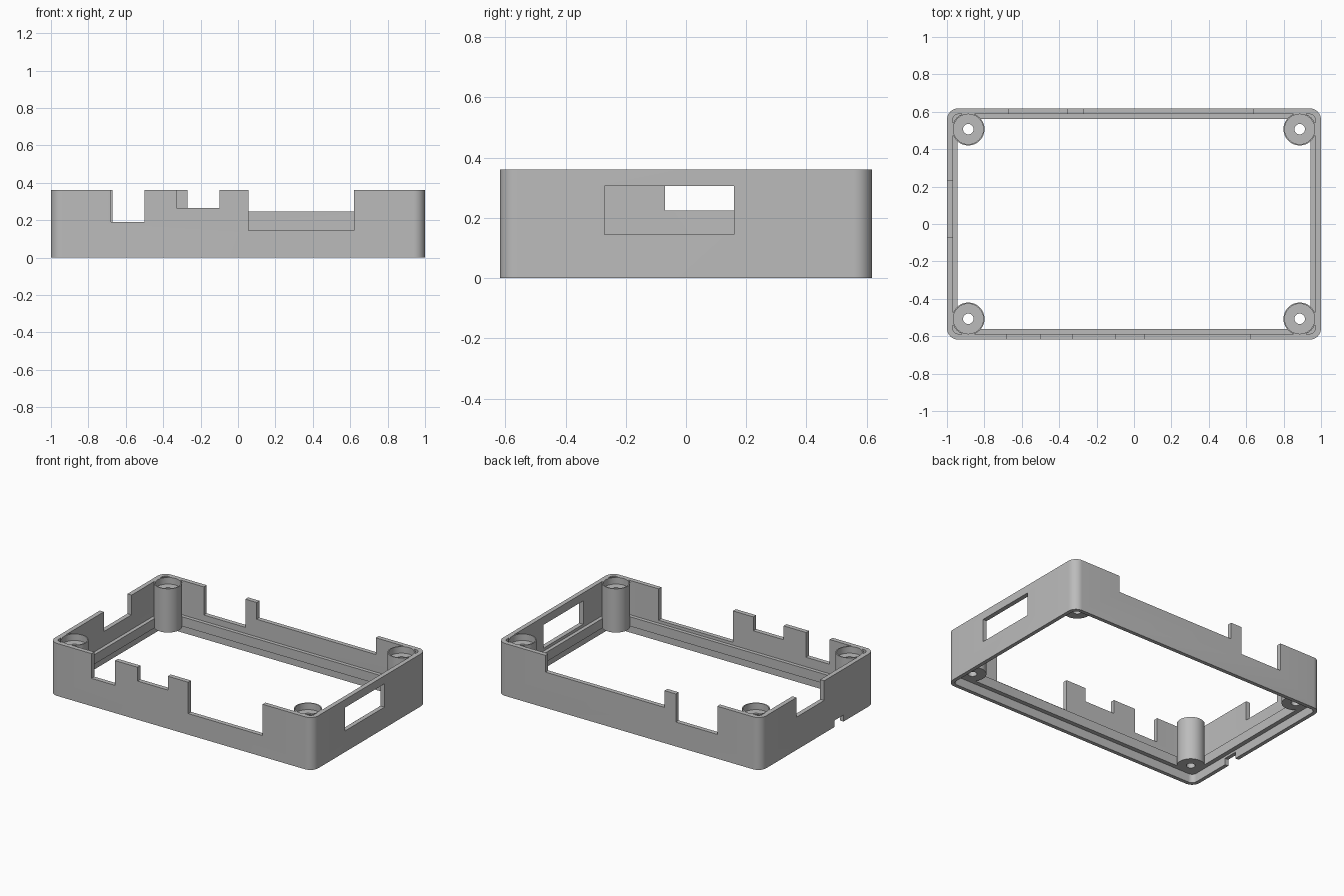
import bpy, bmesh
from math import sin, cos, pi, radians

HALF_X, HALF_Y, HEIGHT = 1.0, 0.618, 0.36
CORNER = 0.06

if "Cube" in bpy.data.objects:
    bpy.data.objects.remove(bpy.data.objects["Cube"], do_unlink=True)

grey = bpy.data.materials.new("plain grey")
grey.use_nodes = True
colour = (0.5, 0.5, 0.5, 1)
grey.diffuse_color = colour
grey.node_tree.nodes["Principled BSDF"].inputs["Base Color"].default_value = colour


def make_object(name, bm):
    bmesh.ops.recalc_face_normals(bm, faces=bm.faces)
    mesh = bpy.data.meshes.new(name)
    bm.to_mesh(mesh)
    bm.free()
    obj = bpy.data.objects.new(name, mesh)
    bpy.context.collection.objects.link(obj)
    mesh.materials.append(grey)
    return obj


def activate(obj):
    bpy.ops.object.select_all(action="DESELECT")
    obj.select_set(True)
    bpy.context.view_layer.objects.active = obj


def smooth(obj):
    activate(obj)
    bpy.ops.object.shade_smooth_by_angle(angle=radians(30))


def skin_loops(name, loops):
    """Join closed loops of points into one closed ring-shaped solid."""
    bm = bmesh.new()
    rings = [[bm.verts.new(p) for p in loop] for loop in loops]
    for a, b in zip(rings, rings[1:] + rings[:1]):
        for i in range(len(a)):
            j = (i + 1) % len(a)
            bm.faces.new((a[i], a[j], b[j], b[i]))
    return make_object(name, bm)


def rounded_rectangle(inset, z, steps=10):
    r = max(CORNER - inset, 0.004)
    cx, cy = HALF_X - inset - r, HALF_Y - inset - r
    points = []
    for k, (sx, sy) in enumerate([(1, 1), (-1, 1), (-1, -1), (1, -1)]):
        for i in range(steps + 1):
            a = (k + i / steps) * pi / 2
            points.append((sx * cx + r * cos(a), sy * cy + r * sin(a), z))
    return points


def circle(cx, cy, r, z, sides=48):
    return [(cx + r * cos(2 * pi * i / sides), cy + r * sin(2 * pi * i / sides), z)
            for i in range(sides)]


# Wall section: inset from the outside, height; thin lip, inner ledge, thin wall
section = [(0, 0), (0, HEIGHT), (0.031, HEIGHT), (0.031, 0.125),
           (0.056, 0.125), (0.056, 0.06), (0.026, 0.06), (0.026, 0)]
frame = skin_loops("case_frame", [rounded_rectangle(d, z) for d, z in section])

# Openings: side, start and end along the wall, bottom, top
TOP = HEIGHT + 0.1
openings = [
    ("front", -0.68, -0.5, 0.19, TOP),
    ("front", -0.33, -0.1, 0.265, TOP),
    ("front", 0.055, 0.62, 0.145, TOP),
    ("back", -0.67, -0.355, 0.167, TOP),
    ("back", -0.27, 0.635, 0.245, TOP),
    ("minus_x", -0.07, 0.23, 0.225, TOP),
    ("minus_x", -0.28, -0.18, -0.1, 0.045),
    ("plus_x", -0.27, 0.16, 0.145, 0.305),
]
bm = bmesh.new()
for side, a, b, low, high in openings:
    mid, length = (a + b) / 2, b - a
    along_x = side in ("front", "back")
    sign = -1 if side in ("front", "minus_x") else 1
    centre = (mid, sign * HALF_Y) if along_x else (sign * HALF_X, mid)
    size = (length, 0.2) if along_x else (0.2, length)
    verts = bmesh.ops.create_cube(bm, size=1)["verts"]
    bmesh.ops.scale(bm, vec=(*size, high - low), verts=verts)
    bmesh.ops.translate(bm, vec=(*centre, (low + high) / 2), verts=verts)
cutter = make_object("opening_cutter", bm)
cutter.hide_render = True

cut = frame.modifiers.new("openings", "BOOLEAN")
cut.operation = "DIFFERENCE"
cut.solver = "EXACT"
cut.object = cutter
activate(frame)
bpy.ops.object.modifier_apply(modifier=cut.name)
bpy.data.objects.remove(cutter, do_unlink=True)
smooth(frame)

# Corner screw posts with a shallow counterbore and a through hole
post_profile = [(0.028, 0.06), (0.087, 0.06), (0.087, HEIGHT),
                (0.08, HEIGHT), (0.08, 0.315), (0.028, 0.315)]
for x_name, sx in (("left", 1), ("right", -1)):
    for y_name, sy in (("front", -1), ("back", 1)):
        post = skin_loops(f"screw_post_{y_name}_{x_name}",
                          [circle(sx * 0.886, sy * 0.507, r, z) for r, z in post_profile])
        smooth(post)
